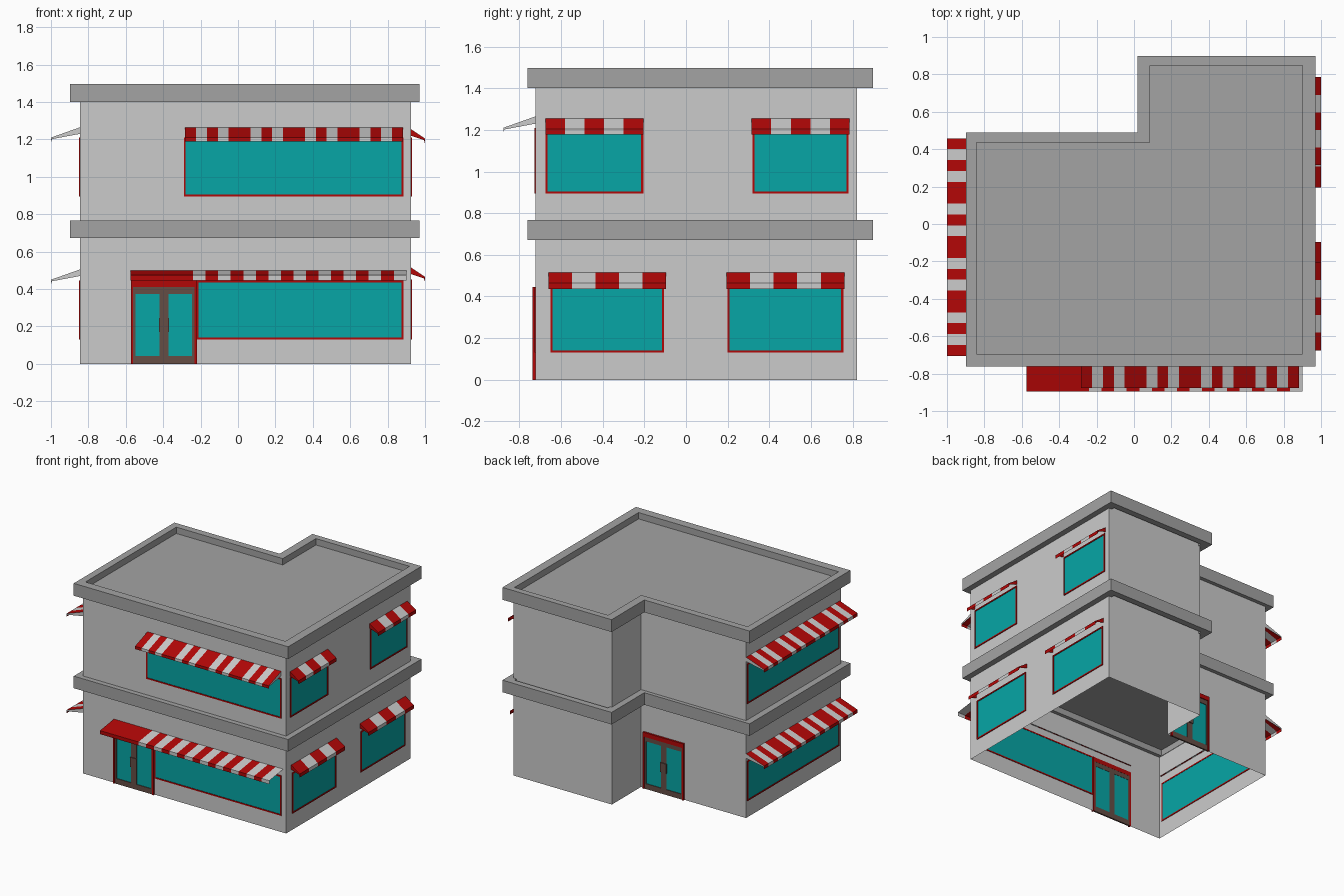
import bpy, bmesh
from mathutils import Vector

if "Cube" in bpy.data.objects:
    bpy.data.objects.remove(bpy.data.objects["Cube"])


def material(name, rgb):
    m = bpy.data.materials.new(name)
    m.diffuse_color = (*rgb, 1)
    m.use_nodes = True
    m.node_tree.nodes["Principled BSDF"].inputs["Base Color"].default_value = m.diffuse_color
    return m


RED = material("red", (0.45, 0.002, 0.002))
TEAL = material("teal_glass", (0.002, 0.38, 0.38))
BROWN = material("brown", (0.13, 0.075, 0.06))
DARK = material("ledge_grey", (0.37, 0.37, 0.37))

# Wall frames: origin, along-wall axis u, outward axis n
X, Y, Z = Vector((1, 0, 0)), Vector((0, 1, 0)), Vector((0, 0, 1))
FRONT = (Vector((0, -0.722, 0)), X, -Y)
RIGHT = (Vector((0.925, 0, 0)), Y, X)
LEFT = (Vector((-0.845, 0, 0)), Y, -X)
BACK = (Vector((0, 0.822, 0)), X, Y)
NOTCH_BACK = (Vector((0, 0.46, 0)), X, Y)
NOTCH_SIDE = (Vector((0.07, 0, 0)), Y, -X)


def at(side, u, n, z):
    return side[0] + side[1] * u + side[2] * n + Z * z


def finish(name, bm, mat=None, recalc=True):
    if recalc:
        bmesh.ops.recalc_face_normals(bm, faces=bm.faces)
    me = bpy.data.meshes.new(name)
    bm.to_mesh(me)
    bm.free()
    ob = bpy.data.objects.new(name, me)
    if mat:
        me.materials.append(mat)
    bpy.context.collection.objects.link(ob)
    return ob


def face(bm, pts, facing):
    """Single face whose normal looks along the given direction."""
    f = bm.faces.new([bm.verts.new(p) for p in pts])
    f.normal_update()
    if f.normal.dot(facing) < 0:
        f.normal_flip()


def bars(name, side, boxes, mat):
    """Boxes given as (u0, u1, z0, z1, n0, n1) joined in one object."""
    bm = bmesh.new()
    for u0, u1, z0, z1, n0, n1 in boxes:
        prof = [(n0, z0), (n1, z0), (n1, z1), (n0, z1)]
        a = [bm.verts.new(at(side, u0, n, z)) for n, z in prof]
        b = [bm.verts.new(at(side, u1, n, z)) for n, z in prof]
        for i in range(4):
            j = (i + 1) % 4
            bm.faces.new((a[j], b[j], b[i], a[i]))
        bm.faces.new(a)
        bm.faces.new(b[::-1])
    return finish(name, bm, mat)


def wall(name, side, u0, u1, holes=()):
    """Wall sheet on a grid, leaving out the openings."""
    us = sorted({u0, u1, *(h[0] for h in holes), *(h[1] for h in holes)})
    zs = sorted({0, 0.72, 1.42, *(h[2] for h in holes), *(h[3] for h in holes)})
    bm = bmesh.new()
    for a, b in zip(us, us[1:]):
        for c, d in zip(zs, zs[1:]):
            mu, mz = (a + b) / 2, (c + d) / 2
            if not any(h[0] < mu < h[1] and h[2] < mz < h[3] for h in holes):
                face(bm, [at(side, u, 0, z) for u, z in ((a, c), (b, c), (b, d), (a, d))], side[2])
    bmesh.ops.remove_doubles(bm, verts=bm.verts, dist=1e-5)
    finish(name, bm, recalc=False)


def window(name, side, u0, u1, z0, z1):
    w, n0, n1 = 0.01, -0.004, 0.006
    bars(name + "_frame", side, [(u0, u0 + w, z0, z1, n0, n1), (u1 - w, u1, z0, z1, n0, n1),
                                 (u0 + w, u1 - w, z0, z0 + w, n0, n1),
                                 (u0 + w, u1 - w, z1 - w, z1, n0, n1)], RED)
    bars(name + "_glass", side, [(u0 + w, u1 - w, z0 + w, z1 - w, -0.002, 0.002)], TEAL)


def door(name, side, u0, u1, z1):
    w, m, zt = 0.012, (u0 + u1) / 2, z1 - 0.034
    a, b = u0 + w, u1 - w
    bars(name + "_surround", side, [(u0, a, 0, z1, -0.005, 0.015), (b, u1, 0, z1, -0.005, 0.015),
                                    (a, b, zt, z1, -0.005, 0.015)], RED)
    leaf, handles, glass = [], [], []
    for p, q, s in ((a, m, 1), (m, b, -1)):
        l, r = (0.013, 0.024) if s > 0 else (0.024, 0.013)
        leaf += [(p, p + l, 0, zt, -0.004, 0.008), (q - r, q, 0, zt, -0.004, 0.008),
                 (p + l, q - r, 0, 0.042, -0.004, 0.008), (p + l, q - r, zt - 0.036, zt, -0.004, 0.008)]
        glass.append((p + l, q - r, 0.042, zt - 0.036, -0.002, 0.003))
        h = m - s * 0.0135
        handles.append((h - 0.0135, h + 0.0135, 0.17, 0.245, 0.006, 0.014))
    bars(name + "_leaves", side, leaf, BROWN)
    bars(name + "_glass", side, glass, TEAL)
    bars(name + "_handles", side, handles, BROWN)


def awning(name, side, u0, u1, pattern, d, zt, drop, lip, caps=True, cap_mat=None):
    """Sloped sheet with a hanging lip, in equal stripes following R and W."""
    step = (u1 - u0) / len(pattern)
    zl = zt - drop
    prof = [(-0.008, zt + 0.008 * drop / d), (d, zl), (d, zl - lip)]
    for key in sorted(set(pattern)):
        bm = bmesh.new()
        for i, c in enumerate(pattern):
            if c == key:
                a, b = u0 + i * step, u0 + (i + 1) * step
                for (n0, z0), (n1, z1) in zip(prof, prof[1:]):
                    face(bm, [at(side, a, n0, z0), at(side, b, n0, z0),
                              at(side, b, n1, z1), at(side, a, n1, z1)], side[2] + Z)
        bmesh.ops.remove_doubles(bm, verts=bm.verts, dist=1e-5)
        finish(name + ("_red" if key == "R" else "_white"), bm, RED if key == "R" else None, False)
    if caps:
        bm = bmesh.new()
        for u, out in ((u0, -side[1]), (u1, side[1])):
            face(bm, [at(side, u, n, z) for n, z in
                      ((0, zt), (d, zl), (d, zl - lip), (d - 0.006, zl - 0.008), (0, zt - 0.035))], out)
        finish(name + "_ends", bm, cap_mat, False)


# Openings per wall: u0, u1, z0, z1
front_win = [(-0.22, 0.885, 0.13, 0.445), (-0.29, 0.885, 0.895, 1.21)]
right_win = [(-0.65, -0.105, 0.13, 0.45), (0.20, 0.755, 0.13, 0.45),
             (-0.675, -0.205, 0.895, 1.21), (0.32, 0.78, 0.895, 1.21)]
left_win = [(-0.695, 0.448, 0.13, 0.445), (-0.695, 0.448, 0.895, 1.21)]
front_door = (-0.573, -0.22, 0, 0.445)
back_door = (-0.31, 0.045, 0, 0.445)

# Walls of the L-shaped building, open below
wall("front_wall", FRONT, -0.845, 0.925, front_win + [front_door])
wall("right_wall", RIGHT, -0.722, 0.822, right_win)
wall("left_wall", LEFT, -0.722, 0.46, left_win)
wall("back_wall", BACK, 0.07, 0.925)
wall("notch_back_wall", NOTCH_BACK, -0.845, 0.07, [back_door])
wall("notch_side_wall", NOTCH_SIDE, 0.46, 0.822)

# Windows and doors
for label, side, wins in (("front", FRONT, front_win), ("right", RIGHT, right_win), ("left", LEFT, left_win)):
    for i, w in enumerate(wins):
        window(f"{label}_window_{i}", side, *w)
door("front_door", FRONT, front_door[0], front_door[1], 0.445)
door("back_door", NOTCH_BACK, back_door[0], back_door[1], 0.445)

# Striped awnings
MODULE = "RWRWR"
awning("front_upper_awning", FRONT, -0.283, 0.882, MODULE * 4, 0.155, 1.265, 0.055, 0.022)
for i, zt in enumerate((0.505, 1.265)):
    awning(f"left_awning_{i}", LEFT, -0.705, 0.458, MODULE * 4, 0.155, zt, 0.055, 0.025)
for i, (a, b, zt) in enumerate(((-0.66, -0.095, 0.515), (0.195, 0.76, 0.515),
                                (-0.675, -0.205, 1.255), (0.315, 0.785, 1.255))):
    awning(f"right_awning_{i}", RIGHT, a, b, MODULE, 0.075, zt, 0.05, 0.028, True, RED)
awning("front_lower_awning", FRONT, -0.24, 0.90, "WR" * 8 + "W", 0.173, 0.50, 0.025, 0.028, False)
awning("door_awning", FRONT, -0.575, -0.24, "R", 0.173, 0.50, 0.025, 0.028, False)

# Ledges: L-shaped rings with a deck sheet inside
OUTER = [(-0.897, -0.762), (0.97, -0.762), (0.97, 0.897), (0.02, 0.897), (0.02, 0.49), (-0.897, 0.49)]
INNER = [(-0.842, -0.695), (0.90, -0.695), (0.90, 0.848), (0.085, 0.848), (0.085, 0.435), (-0.842, 0.435)]


def ledge(name, z0, z1, deck):
    bm = bmesh.new()
    rings = [[bm.verts.new((x, y, z)) for x, y in pts]
             for pts, z in ((OUTER, z0), (OUTER, z1), (INNER, z1), (INNER, z0))]
    for k in range(4):
        lo, hi = rings[k], rings[(k + 1) % 4]
        for i in range(6):
            j = (i + 1) % 6
            bm.faces.new((lo[i], lo[j], hi[j], hi[i]))
    finish(name, bm, DARK)
    bm = bmesh.new()
    face(bm, [(x, y, deck) for x, y in INNER], Z)
    finish(name + "_deck", bm, DARK, False)


ledge("middle_ledge", 0.672, 0.767, 0.72)
ledge("roof_parapet", 1.40, 1.497, 1.447)
